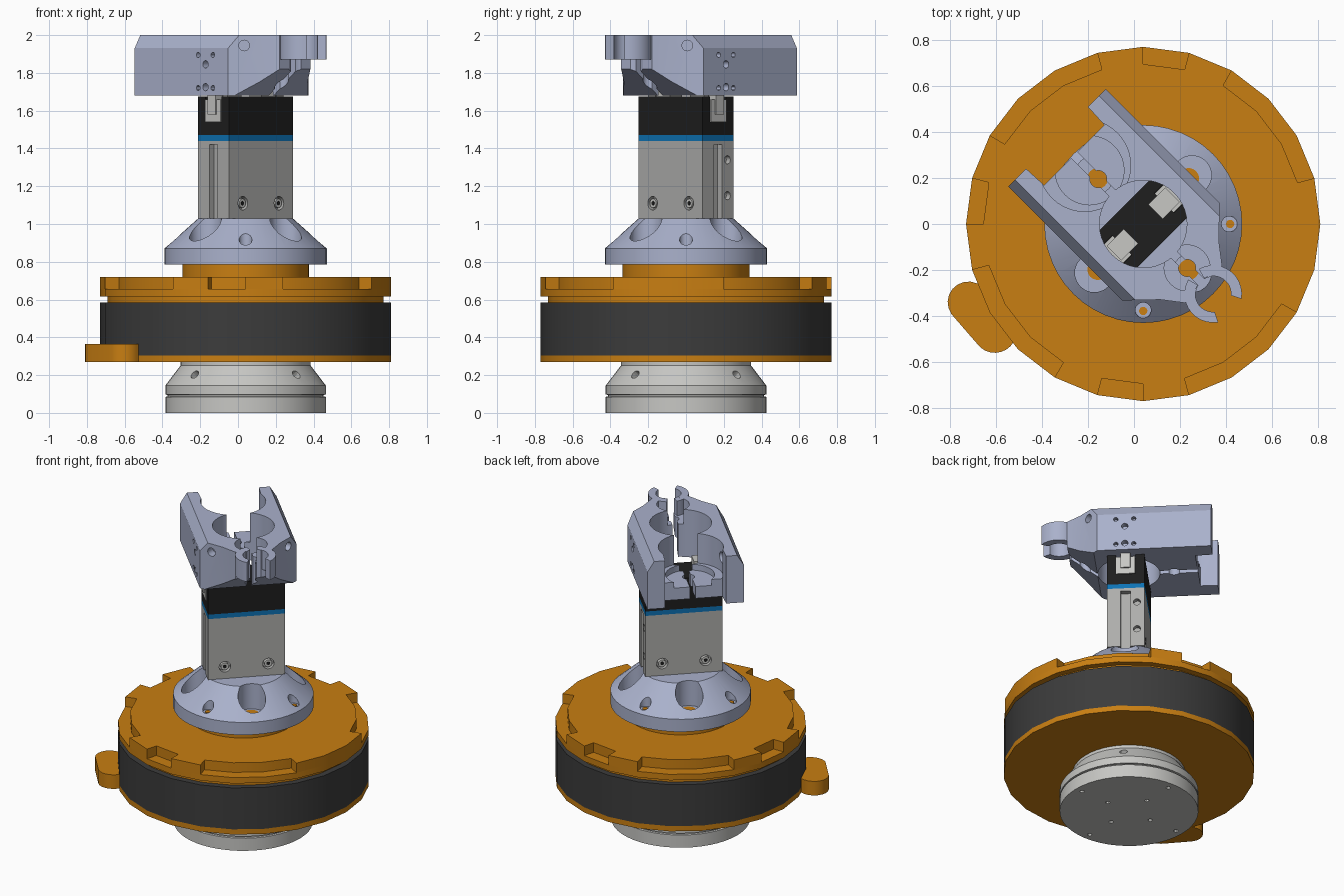
import bpy, bmesh, math
from mathutils import Matrix, Vector

if "Cube" in bpy.data.objects:
    bpy.data.objects.remove(bpy.data.objects["Cube"])

CX = 0.04                                   # turning axis of the whole device
BASE = Matrix.Translation((CX, 0, 0))
GRIP = BASE @ Matrix.Rotation(math.radians(-45), 4, 'Z')   # gripper sits at 45 degrees


def material(name, rgb):
    m = bpy.data.materials.new(name)
    m.use_nodes = True
    m.diffuse_color = (*rgb, 1)
    m.node_tree.nodes["Principled BSDF"].inputs["Base Color"].default_value = (*rgb, 1)
    return m


ORANGE = material("orange", (0.58, 0.21, 0.006))
LILAC = material("lilac grey", (0.40, 0.44, 0.60))
SILVER = material("light grey", (0.57, 0.57, 0.55))
STEEL = material("body grey", (0.42, 0.42, 0.41))
RUBBER = material("dark grey", (0.045, 0.045, 0.045))
BLACK = material("black", (0.013, 0.013, 0.013))
BLUE = material("blue", (0.004, 0.17, 0.46))


def finish(name, bm, mat):
    bmesh.ops.recalc_face_normals(bm, faces=bm.faces)
    me = bpy.data.meshes.new(name)
    bm.to_mesh(me)
    bm.free()
    ob = bpy.data.objects.new(name, me)
    bpy.context.scene.collection.objects.link(ob)
    if mat:
        me.materials.append(mat)
    return ob


def extrude(name, pts, lo, hi, mat=None, axis='z'):
    """Prism of a 2D outline: (x, y) along z, or (y, z) along x, or (x, z) along y."""
    bm = bmesh.new()
    to3 = {'z': lambda a, b, h: (a, b, h), 'x': lambda a, b, h: (h, a, b),
           'y': lambda a, b, h: (a, h, b)}[axis]
    rings = [[bm.verts.new(to3(a, b, h)) for a, b in pts] for h in (lo, hi)]
    n = len(pts)
    for r in rings:
        bm.faces.new(r)
    for i in range(n):
        j = (i + 1) % n
        bm.faces.new((rings[0][i], rings[0][j], rings[1][j], rings[1][i]))
    return finish(name, bm, mat)


def box(name, x, y, z, mat=None):
    return extrude(name, [(x[0], y[0]), (x[1], y[0]), (x[1], y[1]), (x[0], y[1])], *z, mat)


def circle(r, n=24, cx=0, cy=0, a0=0.0, a1=360.0, closed=True):
    steps = n if closed else n - 1
    return [(cx + r * math.cos(math.radians(a0 + (a1 - a0) * i / steps)),
             cy + r * math.sin(math.radians(a0 + (a1 - a0) * i / steps))) for i in range(n)]


def rod(name, start, end, r, mat=None, n=20):
    a, b = Vector(start), Vector(end)
    bm = bmesh.new()
    bmesh.ops.create_cone(bm, cap_ends=True, segments=n, radius1=r, radius2=r, depth=(b - a).length)
    rot = (b - a).to_track_quat('Z', 'Y').to_matrix().to_4x4()
    bmesh.ops.transform(bm, matrix=Matrix.Translation((a + b) / 2) @ rot, verts=bm.verts)
    return finish(name, bm, mat)


def lathe(name, profile, mat, n=48):
    bm = bmesh.new()
    rings = [[bm.verts.new((x, y, z)) for x, y in circle(r, n)] for r, z in profile]
    for lo, hi in zip(rings, rings[1:]):
        for i in range(n):
            j = (i + 1) % n
            bm.faces.new((lo[i], lo[j], hi[j], hi[i]))
    bm.faces.new(rings[0])
    bm.faces.new(rings[-1])
    return finish(name, bm, mat)


def cut(ob, *cutters):
    for c in cutters:
        c.hide_render = True
        m = ob.modifiers.new("cut", 'BOOLEAN')
        m.operation, m.solver, m.object = 'DIFFERENCE', 'EXACT', c
    bpy.context.view_layer.update()
    dg = bpy.context.evaluated_depsgraph_get()
    me = bpy.data.meshes.new_from_object(ob.evaluated_get(dg))
    ob.modifiers.clear()
    ob.data = me
    for c in cutters:
        bpy.data.objects.remove(c)
    return ob


def place(matrix, *obs):
    for ob in obs:
        ob.data.transform(matrix)
        bpy.ops.object.select_all(action='DESELECT')
        ob.select_set(True)
        bpy.context.view_layer.objects.active = ob
        bpy.ops.object.shade_smooth_by_angle(angle=math.radians(30))


# Foot flange with groove, cone and bolt holes
foot = lathe("foot_flange", [(.425, 0), (.425, .085), (.413, .087), (.413, .095), (.425, .097),
                             (.425, .145), (.345, .25), (.345, .28)], SILVER)
holes = []
for k in range(4):
    a = math.radians(90 * k)
    c, s = math.cos(a), math.sin(a)
    holes += [rod("h", (r * c, r * s, -.02), (r * c, r * s, .04), .014, n=12) for r in (.17, .375)]
    a += math.radians(45)
    c, s = math.cos(a), math.sin(a)
    holes.append(rod("h", (.35 * c, .35 * s, .18), (.45 * c, .45 * s, .256), .025, n=12))
place(BASE, cut(foot, *holes))

# Wide drum: bottom plate, rubber band, lip, notched cover and neck
place(BASE,
      lathe("bottom_plate", [(.77, .27), (.77, .305)], ORANGE, 24),
      lathe("drum_band", [(.77, .305), (.77, .585)], RUBBER, 24),
      lathe("cover_lip", [(.73, .585), (.73, .615)], ORANGE, 24),
      lathe("cover_disc", [(.77, .615), (.77, .655), (.695, .655), (.695, .72)], ORANGE, 24),
      lathe("neck", [(.335, .72), (.335, .80)], ORANGE))
# Raised rim teeth between the notches (start and end angle)
for a0, a1 in ((60, 75), (90, 105), (150, 165), (180, 195), (240, 255), (270, 285), (330, 375)):
    n = (a1 - a0) // 15 + 1
    pts = circle(.77, n, a0=a0, a1=a1, closed=False)
    pts += circle(.69, n, a0=a1, a1=a0, closed=False)
    place(BASE, extrude("rim_tooth", pts, .65, .72, ORANGE))

# Rounded side tab
tab = circle(.09, 9, -.72, -.34, 65, 215, False) + circle(.095, 9, -.605, -.465, 215, 330, False)
place(Matrix(), extrude("side_tab", tab + [(-.45, -.45), (-.60, -.20)], .27, .365, ORANGE))

# Conical adapter with four counterbores and four slanted holes
adapter = lathe("adapter_cone", [(.43, .785), (.43, .87), (.25, 1.03)], LILAC)
holes = []
for k in range(4):
    a = math.radians(90 * k)
    c, s = math.cos(a), math.sin(a)
    holes.append(rod("h", (.30 * c, .30 * s, .86), (.30 * c, .30 * s, 1.1), .085))
    place(GRIP, rod("counterbore_core", (.28 * c, .28 * s, .855), (.28 * c, .28 * s, .863), .045, ORANGE))
    a += math.radians(45)
    c, s = math.cos(a), math.sin(a)
    holes.append(rod("h", (.375 * c, .375 * s, .885), (.375 * c, .375 * s, 1.0), .034))
    place(GRIP, rod("small_core", (.378 * c, .378 * s, .88), (.378 * c, .378 * s, .889), .018, ORANGE))
place(GRIP, cut(adapter, *holes))

# Gripper body: steel block with end slots and recessed screws
A, B = .115, .24
body = box("gripper_body", (-A, A), (-B, B), (1.03, 1.44), STEEL)
holes = []
for s in (-1, 1):
    holes.append(box("h", (-.03, .03), sorted((s * .205, s * .3)), (1.0, 1.42)))
    for y in (-.135, .135):
        holes.append(rod("h", (s * .085, y, 1.11), (s * .2, y, 1.11), .036))
        place(GRIP, rod("body_screw", (s * .08, y, 1.11), (s * .112, y, 1.11), .024, SILVER),
              rod("screw_socket", (s * .11, y, 1.11), (s * .114, y, 1.11), .012, BLACK, 6))
for z in (1.15, 1.34):
    holes.append(rod("h", (-.07, .21, z), (-.07, .3, z), .022))
place(GRIP, cut(body, *holes),
      box("blue_stripe", (-A, A), (-B, B), (1.44, 1.47), BLUE))

# Black head with a sliding carriage at each end
head = box("gripper_head", (-A, A), (-B, B), (1.47, 1.675), BLACK)
cut(head, *[box("h", (-.06, .06), sorted((s * .13, s * .3)), (1.54, 1.7)) for s in (-1, 1)])
place(GRIP, head)
for s in (-1, 1):
    place(GRIP,
          box("carriage", (-.058, .058), sorted((s * .13, s * .246)), (1.541, 1.66), SILVER),
          box("carriage_rib", (-.03, .03), sorted((s * .2, s * .255)), (1.58, 1.69), SILVER),
          box("carriage_post", (-.045, .045), sorted((s * .075, s * .18)), (1.65, 1.75), SILVER))

# Jaw: plan outline, then chamfers, pockets and bolt holes
plan = [(-.424, .018), (-.424, .185), (-.53, .19), (-.53, .30), (.17, .30),
        (.285, .18), (.37, .115), (.37, .018)]
jaw = extrude("jaw_left", plan, 1.68, 2.0, LILAC)
cutters = [
    extrude("h", [(.31, 1.915), (.252, 2.01), (.4, 2.01)], -.7, .7, axis='x'),        # top edge chamfer
    extrude("h", [(.18, 1.67), (.6, 2.0), (.6, 1.6), (.18, 1.6)], -.1, .5, axis='y'),  # nose underside
    extrude("h", circle(.19, 40), 1.6, 2.1),
    extrude("h", circle(.20, 40, -.36), 1.80, 2.1),
    extrude("h", circle(.15, 40, -.33), 1.76, 2.1),
    extrude("h", circle(.10, 32, .27), 1.90, 2.1),
    extrude("h", circle(.037, 20, -.276), 1.6, 2.1),
    extrude("h", circle(.037, 20, .27), 1.6, 2.1),
    extrude("h", circle(.075, 32, .43), 1.6, 2.1),
    rod("h", (-.33, .1, 1.90), (-.33, .25, 1.90), .035),
    rod("h", (.19, .20, 1.945), (.30, .31, 1.945), .028),
    rod("h", (0, .26, 1.845), (0, .35, 1.845), .02),
    rod("h", (0, .26, 1.725), (0, .35, 1.725), .02)]
for x in (-.055, .055):
    for z in (1.72, 1.895):
        cutters.append(rod("h", (x, .27, z), (x, .35, z), .014, n=12))
cut(jaw, *cutters)

# Crescent claw at the tip of the jaw
claw_pts = circle(.125, 12, .43, 0, 165, 35, False) + circle(.078, 12, .43, 0, 40, 165, False)
claw = extrude("claw_left", claw_pts, 1.87, 2.0, LILAC)

# Mirror jaw and claw to the other side
for part, name in ((jaw, "jaw_right"), (claw, "claw_right")):
    twin = bpy.data.objects.new(name, part.data.copy())
    bpy.context.scene.collection.objects.link(twin)
    twin.data.transform(Matrix.Scale(-1, 4, (0, 1, 0)))
    twin.data.flip_normals()
    place(GRIP, part, twin)
